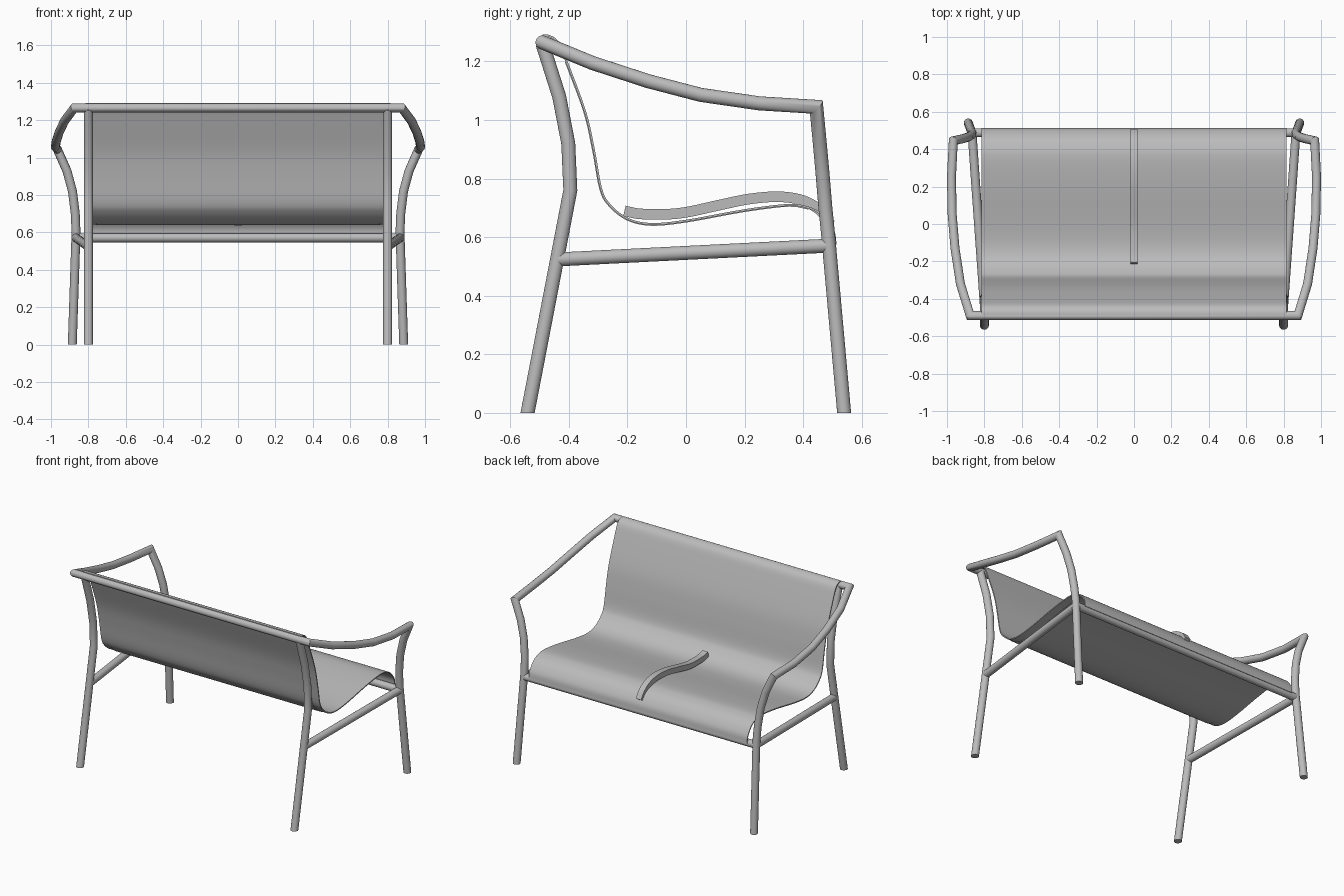
import bpy, bmesh, math
from mathutils import Vector

if "Cube" in bpy.data.objects:
    bpy.data.objects.remove(bpy.data.objects["Cube"], do_unlink=True)

GREY = (0.5, 0.5, 0.5, 1)
mat = bpy.data.materials.new("light grey")
mat.use_nodes = True
mat.diffuse_color = GREY
mat.node_tree.nodes["Principled BSDF"].inputs["Base Color"].default_value = GREY


def loft(name, rings):
    """Join rings of points into one closed, capped solid."""
    bm = bmesh.new()
    rows = [[bm.verts.new(p) for p in ring] for ring in rings]
    n = len(rows[0])
    for a, b in zip(rows, rows[1:]):
        for i in range(n):
            j = (i + 1) % n
            bm.faces.new((a[i], a[j], b[j], b[i]))
    bm.faces.new(rows[0][::-1])
    bm.faces.new(rows[-1])
    bmesh.ops.recalc_face_normals(bm, faces=bm.faces)
    me = bpy.data.meshes.new(name)
    bm.to_mesh(me)
    bm.free()
    ob = bpy.data.objects.new(name, me)
    bpy.context.collection.objects.link(ob)
    me.materials.append(mat)
    bpy.ops.object.select_all(action='DESELECT')
    ob.select_set(True)
    bpy.context.view_layer.objects.active = ob
    bpy.ops.object.shade_smooth_by_angle(angle=math.radians(35))


def tube(name, path, r=0.024, start=None, end=None, sides=20):
    """Round tube with mitred corners; start and end set the cut planes."""
    pts = [Vector(p) for p in path]
    dirs = [(b - a).normalized() for a, b in zip(pts, pts[1:])]
    side = dirs[0].orthogonal().normalized()
    up = dirs[0].cross(side)
    ring = []
    for i in range(sides):
        t = math.tau * i / sides
        ring.append(pts[0] + r * (math.cos(t) * side + math.sin(t) * up))
    rings = []
    for i, p in enumerate(pts):
        d = dirs[max(i - 1, 0)]
        cut = d
        if 0 < i < len(dirs):
            cut = dirs[i - 1] + dirs[i]
        elif i == 0 and start:
            cut = Vector(start)
        elif i == len(dirs) and end:
            cut = Vector(end)
        ring = [q + d * ((p - q).dot(cut) / d.dot(cut)) for q in ring]
        rings.append(ring)
    loft(name, rings)


def smooth(points, steps=5):
    """Smooth curve through (y, z) points."""
    p = [Vector(q) for q in points]
    p = [2 * p[0] - p[1]] + p + [2 * p[-1] - p[-2]]
    out = []
    for a, b, c, d in zip(p, p[1:], p[2:], p[3:]):
        for k in range(steps):
            t = k / steps
            out.append(b + (c - a) * t / 2 + (a - 2.5 * b + 2 * c - d / 2) * t * t
                       + (1.5 * (b - c) + (d - a) / 2) * t ** 3)
    return out + [p[-2]]


def ribbon(name, curve, half_x, thick, shift=0):
    """Band of even thickness along a side profile, running across x."""
    rings = []
    for i, p in enumerate(curve):
        t = (curve[min(i + 1, len(curve) - 1)] - curve[max(i - 1, 0)]).normalized()
        n = Vector((-t.y, t.x))
        lo, hi = p + n * (shift - thick / 2), p + n * (shift + thick / 2)
        rings.append([(-half_x, *lo), (half_x, *lo), (half_x, *hi), (-half_x, *hi)])
    loft(name, rings)


# Continuous frame: front leg, armrest, top rail, armrest, front leg
half = [(0.886, 0.54, 0), (0.866, 0.486, 0.6), (0.87, 0.476, 0.7),
        (0.885, 0.466, 0.82), (0.915, 0.456, 0.93), (0.966, 0.445, 1.045),
        (0.976, 0.25, 1.057), (0.972, 0.05, 1.086), (0.957, -0.13, 1.133),
        (0.928, -0.32, 1.195), (0.876, -0.49, 1.265)]
tube("frame_with_armrests", half + [(-x, y, z) for x, y, z in reversed(half)],
     start=(0, 0, 1), end=(0, 0, 1))

# Back legs and side rails
for s, label in ((1, "left"), (-1, "right")):
    tube("back_leg_" + label,
         [(s * 0.8, -0.541, 0), (s * 0.8, -0.395, 0.76), (s * 0.8, -0.402, 0.92),
          (s * 0.8, -0.433, 1.08), (s * 0.8, -0.49, 1.26)], start=(0, 0, 1))
    tube("side_rail_" + label, [(s * 0.8, -0.44, 0.524), (s * 0.866, 0.488, 0.571)])

# Front rail
tube("front_rail", [(-0.866, 0.488, 0.571), (0.866, 0.488, 0.571)])

# Bent sheet forming the seat and backrest
profile = [(0.511, 0.575), (0.502, 0.625), (0.465, 0.675), (0.42, 0.7),
           (0.35, 0.71), (0.2, 0.692), (0, 0.656), (-0.12, 0.645),
           (-0.2, 0.663), (-0.26, 0.71), (-0.29, 0.765), (-0.315, 0.9),
           (-0.345, 1.03), (-0.408, 1.2), (-0.437, 1.265), (-0.465, 1.286),
           (-0.49, 1.289)]
ribbon("seat_sheet", smooth(profile), 0.815, 0.007)
ribbon("seat_underlay", smooth(profile[3:14]), 0.76, 0.004, 0.004)

# Raised divider strip on the middle of the seat
strip = [(-0.21, 0.69), (-0.16, 0.68), (-0.08, 0.678), (0, 0.685),
         (0.12, 0.711), (0.22, 0.731), (0.32, 0.738), (0.4, 0.725),
         (0.46, 0.69), (0.492, 0.645)]
ribbon("divider_strip", smooth(strip), 0.02, 0.036)
